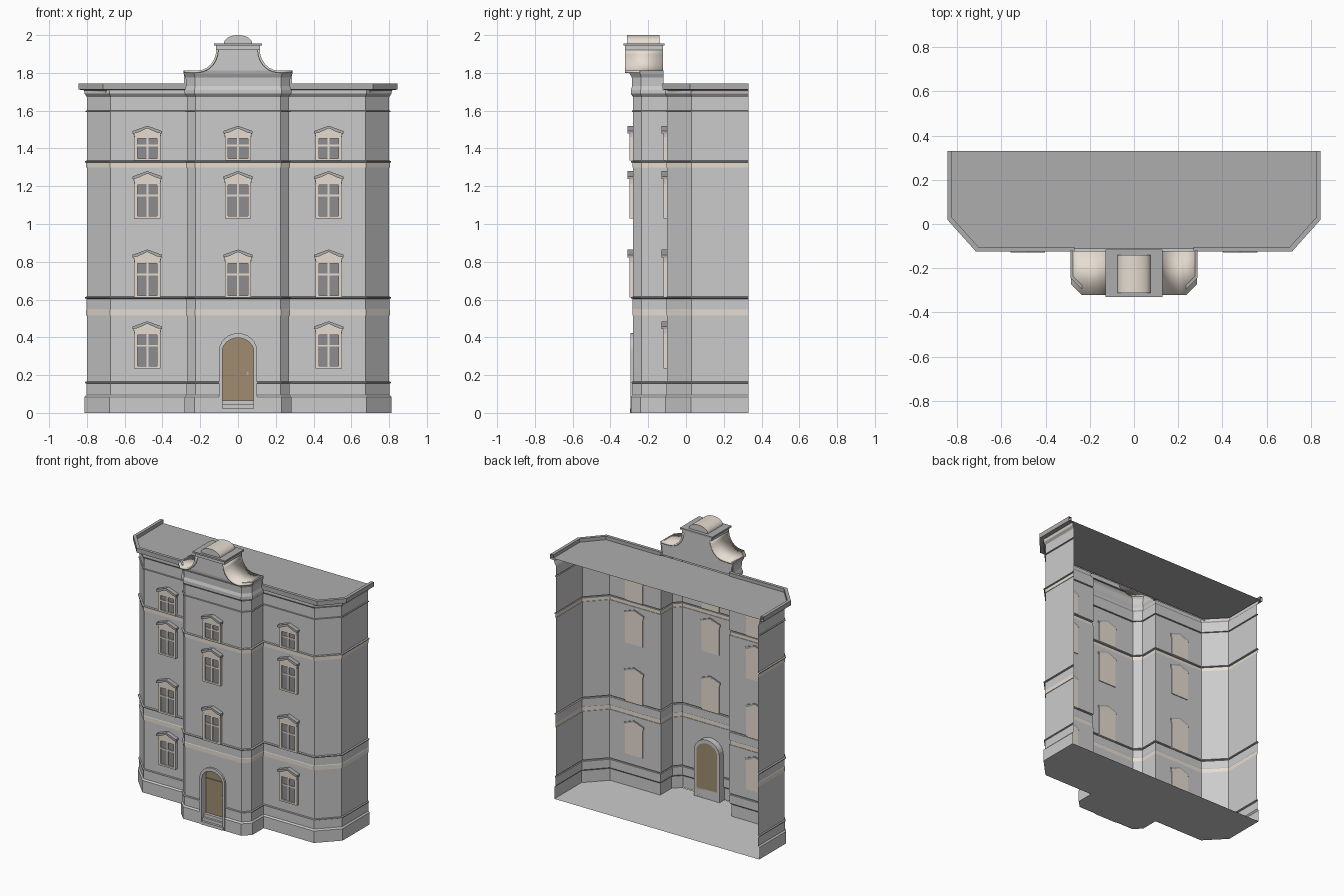
import bpy, bmesh, math
from mathutils import Vector

if "Cube" in bpy.data.objects:
    bpy.data.objects.remove(bpy.data.objects["Cube"])

def material(name, c):
    m = bpy.data.materials.new(name)
    m.diffuse_color = (*c, 1)
    m.use_nodes = True
    m.node_tree.nodes["Principled BSDF"].inputs["Base Color"].default_value = m.diffuse_color
    return m

MATS = [material("wall_grey", (0.62, 0.62, 0.62)), material("tan_trim", (0.79, 0.72, 0.64)),
        material("slate", (0.42, 0.42, 0.42)), material("glass", (0.27, 0.27, 0.28)),
        material("door_brown", (0.35, 0.26, 0.16))]
WALL, TAN, SLATE, GLASS, BROWN = range(5)

def finish(name, bm, mirror=False, recalc=True, smooth=False):
    if recalc:
        bmesh.ops.recalc_face_normals(bm, faces=bm.faces)
    me = bpy.data.meshes.new(name)
    bm.to_mesh(me)
    bm.free()
    for m in MATS:
        me.materials.append(m)
    ob = bpy.data.objects.new(name, me)
    bpy.context.collection.objects.link(ob)
    if mirror:
        ob.modifiers.new("mirror", 'MIRROR')
    if smooth:
        me.polygons.foreach_set("use_smooth", [True] * len(me.polygons))
        me.set_sharp_from_angle(angle=math.radians(30))
    return ob

def face(bm, pts, mat=WALL):
    f = bm.faces.new([bm.verts.new(p) for p in pts])
    f.material_index = mat

def prism(bm, pts, y0, y1, mat=WALL):
    """Solid from an x-z outline, running from y0 to y1."""
    a = [bm.verts.new((x, y0, z)) for x, z in pts]
    b = [bm.verts.new((x, y1, z)) for x, z in pts]
    n = len(pts)
    fs = [bm.faces.new(a), bm.faces.new(b[::-1])]
    fs += [bm.faces.new((a[i], b[i], b[(i + 1) % n], a[(i + 1) % n])) for i in range(n)]
    for f in fs:
        f.material_index = mat

def box(bm, x0, x1, y0, y1, z0, z1, mat=WALL):
    prism(bm, [(x0, z0), (x1, z0), (x1, z1), (x0, z1)], y0, y1, mat)

def offset(path, d):
    """Mitred offset of a plan path towards the outside."""
    p = [Vector(q) for q in path]
    ns = [Vector((-(b - a).y, (b - a).x)).normalized() for a, b in zip(p, p[1:])]
    out = []
    for i, q in enumerate(p):
        n1, n2 = ns[max(i - 1, 0)], ns[min(i, len(ns) - 1)]
        out.append(q + (n1 + n2) * d / (1 + n1.dot(n2)))
    return out

def sweep(name, path, profile):
    """Sheet: (offset, height, material of the strip above) profile along a plan path."""
    bm = bmesh.new()
    rows = [[bm.verts.new((q.x, q.y, z)) for q in offset(path, d)] for d, z, _ in profile]
    for (lo, hi), (_, _, mat) in zip(zip(rows, rows[1:]), profile):
        for i in range(len(path) - 1):
            f = bm.faces.new((lo[i + 1], lo[i], hi[i], hi[i + 1]))
            f.material_index = mat
    return finish(name, bm, mirror=True, recalc=False)

# Facade shell, open at the back
WING, BAY = -0.10, -0.28
half = [(0.80, 0.33), (0.80, 0.03), (0.675, WING), (0.27, WING), (0.27, -0.235), (0.225, BAY)]
sweep("lower_wall", half + [(0.10, BAY)],
      [(0.012, 0, WALL), (0.012, 0.085, WALL), (0.003, 0.095, WALL), (0.003, 0.155, SLATE),
       (0.009, 0.158, SLATE), (0.009, 0.164, SLATE), (0, 0.167, WALL), (0, 0.43, WALL)])
sweep("upper_wall", half + [(0, BAY)],
      [(0, 0.43, WALL), (0, 0.515, TAN), (0.004, 0.515, TAN), (0.004, 0.545, WALL),
       (0.002, 0.548, WALL), (0.002, 0.604, SLATE), (0.011, 0.607, SLATE), (0.011, 0.613, SLATE),
       (0, 0.616, WALL), (0, 1.30, TAN), (0.004, 1.30, TAN), (0.004, 1.325, SLATE),
       (0.011, 1.327, SLATE), (0.011, 1.333, SLATE), (0, 1.336, WALL), (0, 1.592, SLATE),
       (0.007, 1.594, SLATE), (0.007, 1.599, SLATE), (0, 1.601, WALL), (0, 1.672, SLATE),
       (0.012, 1.69, WALL), (0.012, 1.71, WALL)])

# Main cornice with raised rim, and the bay wall rising past it
rim = [(0.845, 0.33), (0.845, 0.02), (0.715, -0.125), (0.27, -0.125)]
sweep("cornice", rim, [(-0.035, 1.692, TAN), (-0.028, 1.708, SLATE), (0, 1.712, SLATE),
                       (0, 1.745, SLATE), (-0.022, 1.745, SLATE), (-0.022, 1.72, SLATE)])
sweep("bay_parapet", [(0.27, -0.12)] + half[4:] + [(0, BAY)],
      [(0.012, 1.71, WALL), (0.005, 1.73, WALL), (0.007, 1.775, WALL), (0.018, 1.795, SLATE),
       (0.018, 1.812, SLATE), (0.005, 1.812, SLATE)])

# Floor and roof plates
def plate(name, path, z, mat):
    bm = bmesh.new()
    pts = [(q[0], q[1], z) for q in path]
    face(bm, pts + [(-x, y, z) for x, y, z in pts[::-1]], mat)
    finish(name, bm)

plate("floor", offset(half, 0.012), 0, WALL)
plate("roof", offset(rim[:3] + [(0.1, -0.125)], -0.012), 1.72, SLATE)

# Curved gable over the bay
curve = [(0.285, 1.812), (0.235, 1.812), (0.212, 1.813)]
curve += [(0.115 + 0.097 * (1 - math.sin(t)), 1.925 - 0.112 * math.cos(t))
          for t in [math.radians(a) for a in range(15, 91, 15)]]
outline = curve + [(-x, z) for x, z in curve[::-1]]
bm = bmesh.new()
face(bm, [(x, -0.305, z) for x, z in outline if abs(x) < 0.24])
face(bm, [(x, -0.125, z) for x, z in [(0.285, 1.72)] + outline + [(-0.285, 1.72)]])
finish("gable_faces", bm, recalc=False)
bm = bmesh.new()
front = [bm.verts.new((x, -0.322 + max(0, x - 0.235), z)) for x, z in curve]
back = [bm.verts.new((x, -0.122, z)) for x, z in curve]
for i in range(len(curve) - 1):
    bm.faces.new((front[i], back[i], back[i + 1], front[i + 1])).material_index = TAN
trim = finish("gable_trim", bm, mirror=True, recalc=False, smooth=True)
sol = trim.modifiers.new("thickness", 'SOLIDIFY')
sol.thickness, sol.offset = 0.012, -1

bm = bmesh.new()
box(bm, -0.117, 0.117, -0.322, -0.122, 1.922, 1.944, WALL)
box(bm, -0.128, 0.128, -0.33, -0.115, 1.944, 1.956, SLATE)
finish("gable_cap", bm)
bm = bmesh.new()
arc = [(0.075 * math.cos(a), 1.956 + 0.044 * math.sin(a)) for a in [math.pi * i / 16 for i in range(17)]]
prism(bm, arc, -0.312, -0.14, TAN)
for f in bm.faces:
    if len(f.verts) > 4:
        f.material_index = WALL
finish("gable_crown", bm, smooth=True)

# Arched doorway: infill wall, surround ring, door leaf, steps
def arch(w, spring, top, n=12):
    a = [(w * math.cos(math.pi * i / n), spring + (top - spring) * math.sin(math.pi * i / n)) for i in range(n + 1)]
    return [(w, 0)] + a + [(-w, 0)]

outer, inner = arch(0.10, 0.33, 0.422), arch(0.083, 0.325, 0.397)
bm = bmesh.new()
for (x0, z0), (x1, z1) in zip(outer[1:-1], outer[2:-1]):
    face(bm, [(x0, BAY, z0), (x0, BAY, 0.43), (x1, BAY, 0.43), (x1, BAY, z1)])
finish("door_infill", bm, recalc=False)
bm = bmesh.new()
for i in range(len(outer) - 1):
    prism(bm, [outer[i], outer[i + 1], inner[i + 1], inner[i]], -0.293, -0.235)
finish("door_surround", bm)
bm = bmesh.new()
prism(bm, arch(0.085, 0.325, 0.399), -0.245, -0.236, BROWN)
box(bm, 0.045, 0.055, -0.252, -0.245, 0.20, 0.22, SLATE)
box(bm, -0.083, 0.083, -0.25, -0.245, 0.312, 0.318, BROWN)
finish("door", bm)
bm = bmesh.new()
for i in range(3):
    box(bm, -0.09, 0.09, -0.297 + 0.016 * i, -0.236, 0.022 * i, 0.022 * (i + 1))
finish("door_steps", bm)

# Windows with pediments
def window(name, cx, y, z0, z1, peak):
    bm = bmesh.new()
    eave = peak - 0.028
    slab = [(cx - 0.07, z0), (cx + 0.07, z0), (cx + 0.07, z1), (cx + 0.074, eave - 0.008), (cx, peak - 0.01),
            (cx - 0.074, eave - 0.008), (cx - 0.07, z1)]
    prism(bm, slab, y - 0.008, y + 0.006, TAN)
    box(bm, cx - 0.052, cx + 0.052, y - 0.011, y - 0.008, z0 + 0.012, z1 - 0.008, GLASS)
    f = y - 0.02
    for s in (-1, 1):
        xs = sorted((cx + s * 0.07, cx + s * 0.052))
        box(bm, *xs, f, y - 0.007, z0, z1, TAN)
    box(bm, cx - 0.052, cx + 0.052, f, y - 0.007, z0, z0 + 0.012, TAN)
    prism(bm, [(cx - 0.066, z1 - 0.008), (cx + 0.066, z1 - 0.008)] + slab[3:6], f, y - 0.007, TAN)
    bar = z0 + 0.65 * (z1 - z0)
    box(bm, cx - 0.005, cx + 0.005, y - 0.016, y - 0.01, z0 + 0.01, z1 - 0.006, TAN)
    box(bm, cx - 0.052, cx + 0.052, y - 0.016, y - 0.01, bar - 0.005, bar + 0.005, TAN)
    for s in (-1, 1):
        prism(bm, [(cx, peak), (cx + s * 0.078, eave), (cx + s * 0.078, eave - 0.014),
                   (cx + s * 0.05, eave - 0.008), (cx, peak - 0.013)], y - 0.03, y + 0.006, SLATE)
    finish(name, bm)

rows = [(0.235, 0.42, 0.485), (0.61, 0.80, 0.865), (1.03, 1.215, 1.28), (1.335, 1.46, 1.52)]
for r, row in enumerate(rows):
    for side, cx, y in (("left", -0.48, WING), ("middle", 0, BAY), ("right", 0.48, WING)):
        if r or cx:
            window(f"window_{side}_{r + 1}", cx, y, *row)
